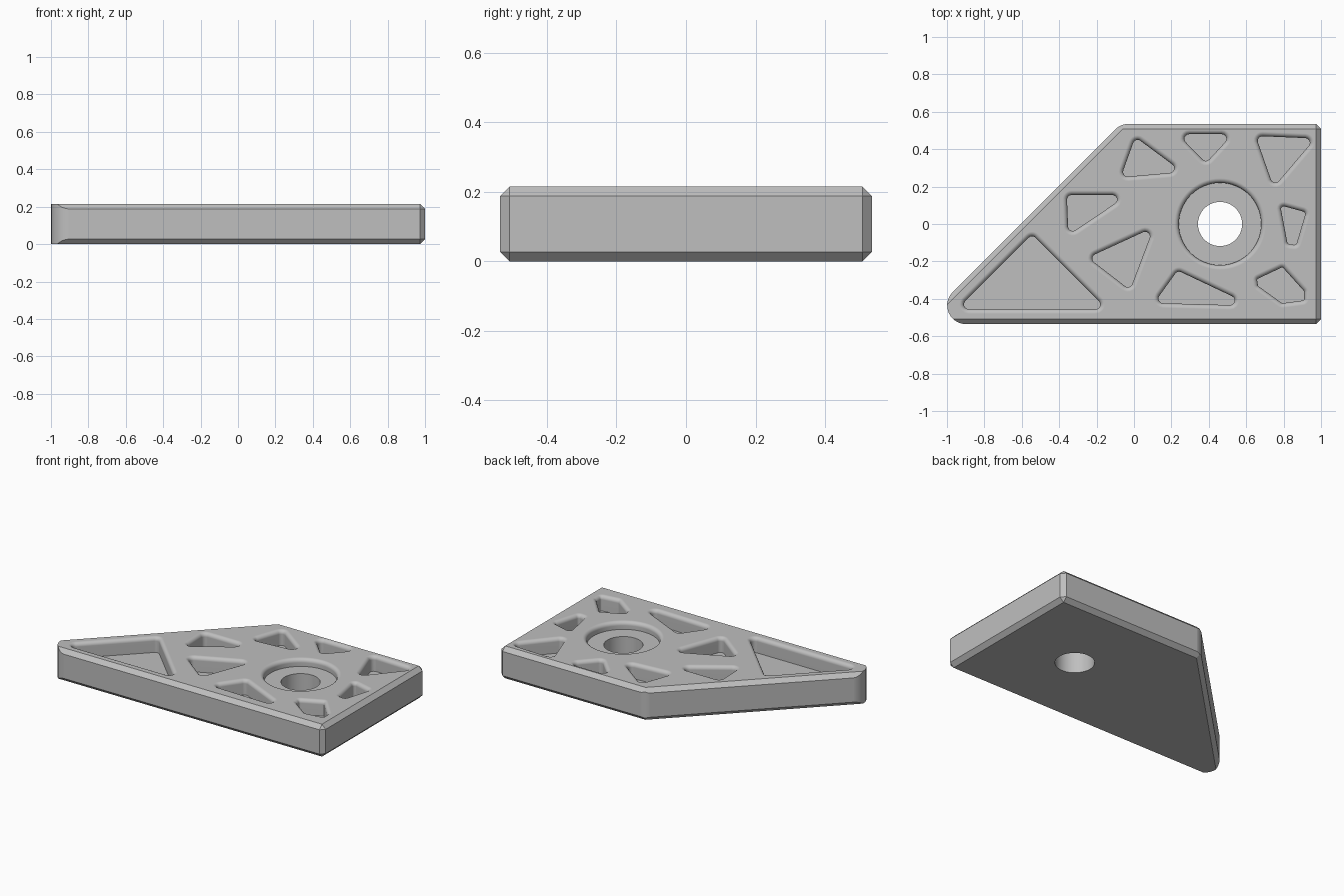
import bpy, bmesh, math
from mathutils import Vector

cube = bpy.data.objects.get("Cube")
if cube:
    bpy.data.objects.remove(cube, do_unlink=True)

H = 0.215        # plate thickness
CHAMFER = 0.027  # outer edge chamfer
RIM = 0.025      # rounded rim of every recess


def rounded(corners, radius, inset=0.0, steps=6):
    """Counter-clockwise outline with rounded corners, moved inward by inset."""
    pts = [Vector(c) for c in corners]
    area = sum(a.x * b.y - b.x * a.y for a, b in zip(pts, pts[1:] + pts[:1]))
    if area < 0:
        pts.reverse()
    out = []
    for i, p in enumerate(pts):
        d0 = (p - pts[i - 1]).normalized()
        d1 = (pts[(i + 1) % len(pts)] - p).normalized()
        n0, n1 = Vector((d0.y, -d0.x)), Vector((d1.y, -d1.x))
        centre = p - (n0 + n1) * radius / (1 + n0.dot(n1))
        turn = math.atan2(d0.cross(d1), d0.dot(d1))
        start = math.atan2(n0.y, n0.x)
        for s in range(steps + 1):
            a = start + turn * s / steps
            out.append(centre + Vector((math.cos(a), math.sin(a))) * (radius - inset))
    return out


def loft(bm, rings):
    """Closed solid through (outline, z) rings from top to bottom."""
    loops = [[bm.verts.new((p.x, p.y, z)) for p in ring] for ring, z in rings]
    n = len(loops[0])
    for upper, lower in zip(loops, loops[1:]):
        for i in range(n):
            j = (i + 1) % n
            bm.faces.new((upper[i], lower[i], lower[j], upper[j]))
    bm.faces.new(loops[0])
    bm.faces.new(loops[-1][::-1])


def make_object(name, bm):
    bmesh.ops.remove_doubles(bm, verts=bm.verts, dist=1e-5)
    bmesh.ops.recalc_face_normals(bm, faces=bm.faces)
    mesh = bpy.data.meshes.new(name)
    bm.to_mesh(mesh)
    bm.free()
    obj = bpy.data.objects.new(name, mesh)
    bpy.context.collection.objects.link(obj)
    return obj


def recess_levels(depth, steps=5):
    """(inset, z) pairs: straight above the face, rounded rim, straight wall."""
    levels = [(0, H + 0.05)]
    for s in range(steps + 1):
        a = math.pi / 2 * s / steps
        levels.append((RIM * math.sin(a), H - RIM * (1 - math.cos(a))))
    return levels + [(RIM, H - depth)]


def apply_boolean(target, tool, operation):
    mod = target.modifiers.new(operation, 'BOOLEAN')
    mod.operation, mod.object, mod.solver = operation, tool, 'EXACT'
    bpy.context.view_layer.objects.active = target
    bpy.ops.object.modifier_apply(modifier=mod.name)
    bpy.data.objects.remove(tool, do_unlink=True)


# Plate body: sharp outline with chamfered edges
outline = [(-1.14, -0.535), (1, -0.535), (1, 0.535), (-0.07, 0.535)]
bm = bmesh.new()
loft(bm, [([Vector(c) for c in outline], H), ([Vector(c) for c in outline], 0)])
edges = [e for e in bm.edges
         if abs(e.verts[0].co.z - e.verts[1].co.z) < 0.01 or e.verts[0].co.x > 0.9]
bmesh.ops.bevel(bm, geom=edges, offset=CHAMFER, offset_type='OFFSET',
                segments=1, affect='EDGES')
plate = make_object("plate", bm)

# Round off the two corners of the slanted side
bm = bmesh.new()
wide = [(x + 0.3 if x > 0 else x, y) for x, y in outline]
trim = rounded(wide, 0.1, -0.0005, 10)
loft(bm, [(trim, H + 0.1), (trim, -0.1)])
apply_boolean(plate, make_object("corner_trim", bm), 'INTERSECT')

# Weight-saving pockets: corner radius, then sharp corners
pockets = [
    (0.05, [(-1.005, -0.48), (-0.085, -0.48), (-0.545, -0.02)]),
    (0.05, [(-0.385, 0.18), (0.048, 0.18), (-0.374, -0.104)]),
    (0.05, [(-0.005, 0.505), (0.326, 0.26), (-0.107, 0.222)]),
    (0.05, [(0.176, 0.505), (0.583, 0.505), (0.385, 0.29)]),
    (0.05, [(0.615, 0.497), (1.02, 0.48), (0.737, 0.148)]),
    (0.04, [(0.75, 0.135), (0.95, 0.08), (0.885, -0.14), (0.8, -0.13)]),
    (0.035, [(0.8, -0.2), (0.63, -0.28), (0.64, -0.345),
             (0.785, -0.45), (0.935, -0.43), (0.935, -0.35)]),
    (0.05, [(0.225, -0.217), (0.75, -0.465), (0.06, -0.446)]),
    (0.05, [(0.15, 0.03), (-0.294, -0.174), (-0.01, -0.393)]),
]
bm = bmesh.new()
for radius, corners in pockets:
    loft(bm, [(rounded(corners, radius, inset), z) for inset, z in recess_levels(0.1)])

# Counterbored through hole
R_BORE, R_HOLE = 0.245, 0.118
square = [(0.46 + R_BORE * sx, R_BORE * sy)
          for sx, sy in ((-1, -1), (1, -1), (1, 1), (-1, 1))]
levels = recess_levels(0.05) + [(R_BORE - R_HOLE, H - 0.05), (R_BORE - R_HOLE, -0.1)]
loft(bm, [(rounded(square, R_BORE, inset, 16), z) for inset, z in levels])
apply_boolean(plate, make_object("recess_cutters", bm), 'DIFFERENCE')

# Shading and colour
grey = bpy.data.materials.new("plain_grey")
grey.use_nodes = True
colour = (0.52, 0.52, 0.52, 1)
grey.diffuse_color = colour
grey.node_tree.nodes["Principled BSDF"].inputs["Base Color"].default_value = colour
plate.data.materials.clear()
plate.data.materials.append(grey)
for poly in plate.data.polygons:
    poly.material_index = 0
plate.select_set(True)
bpy.context.view_layer.objects.active = plate
bpy.ops.object.shade_smooth_by_angle(angle=math.radians(30))
weighted = plate.modifiers.new("weighted_normals", 'WEIGHTED_NORMAL')
weighted.keep_sharp = True
